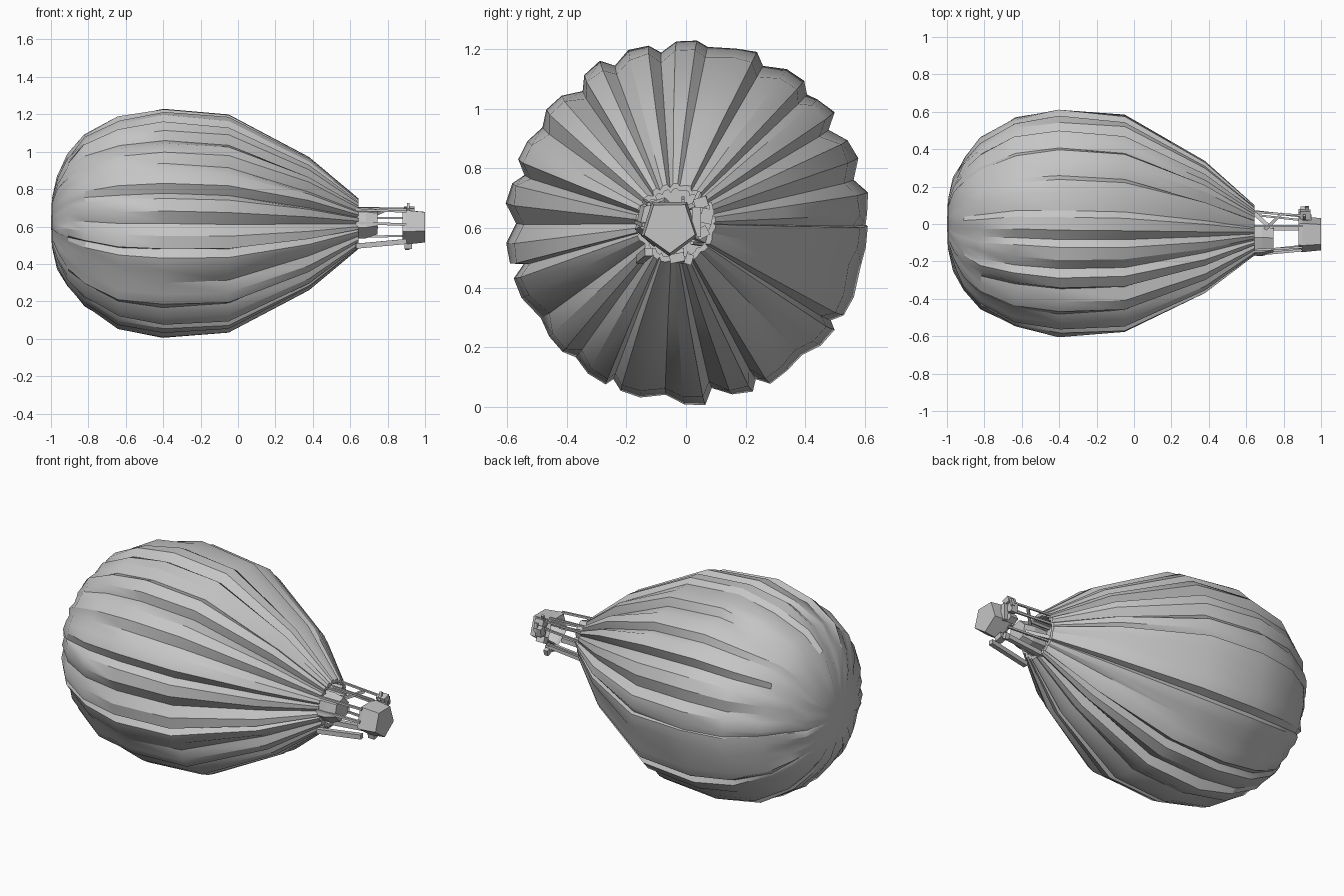
import bpy, bmesh, math, random
from mathutils import Vector

if "Cube" in bpy.data.objects:
    bpy.data.objects.remove(bpy.data.objects["Cube"])
random.seed(7)

grey = bpy.data.materials.new("plain grey")
grey.use_nodes = True
COLOUR = (0.56, 0.56, 0.56, 1)
grey.diffuse_color = COLOUR
grey.node_tree.nodes["Principled BSDF"].inputs["Base Color"].default_value = COLOUR


def finish(bm, name, smooth=None):
    bmesh.ops.recalc_face_normals(bm, faces=bm.faces[:])
    mesh = bpy.data.meshes.new(name)
    bm.to_mesh(mesh)
    bm.free()
    ob = bpy.data.objects.new(name, mesh)
    bpy.context.collection.objects.link(ob)
    mesh.materials.append(grey)
    if smooth:
        bpy.ops.object.select_all(action='DESELECT')
        ob.select_set(True)
        bpy.context.view_layer.objects.active = ob
        bpy.ops.object.shade_smooth_by_angle(angle=math.radians(smooth))
    return ob


def bridge(bm, a, b):
    for i in range(len(a)):
        j = (i + 1) % len(a)
        bm.faces.new((a[i], a[j], b[j], b[i]))


# Envelope: rings along x of (x, radius, fold depth, centre y, centre z)
RINGS = [(-0.995, 0.13, 0.00, 0.00, 0.62), (-0.965, 0.25, 0.01, 0.00, 0.62),
         (-0.91, 0.355, 0.02, 0.00, 0.63), (-0.82, 0.46, 0.03, 0.00, 0.63),
         (-0.64, 0.568, 0.06, 0.01, 0.62), (-0.40, 0.614, 0.07, 0.005, 0.62),
         (-0.05, 0.585, 0.09, 0.00, 0.615), (0.38, 0.357, 0.19, -0.02, 0.615),
         (0.645, 0.135, 0.14, -0.035, 0.615)]
LOBES = 22
lobes = []
for k in range(LOBES):
    lobes.append((random.uniform(-0.15, 0.15), random.uniform(0.35, 1.0), random.choice((0, 1))))


def envelope():
    bm = bmesh.new()
    loops = []
    for x, r, depth, cy, cz in RINGS:
        loop = []
        for k, (shift, strength, flip) in enumerate(lobes):
            # Each gore has a deep crease, a steep side and a broad side
            for t, dip in ((0.0, 1.0), (0.22, 0.0), (0.62, 0.12)):
                if flip and t > 0:
                    t, dip = (0.38, 0.12) if t < 0.3 else (0.78, 0.0)
                a = (k + shift + t) * math.tau / LOBES
                rr = r * (1 - depth * dip * strength)
                dent = random.uniform(-0.012, 0.004) if -0.99 < x < -0.3 else 0
                loop.append(bm.verts.new((x - dent * 0.8, cy + (rr + dent) * math.cos(a),
                                          cz + (rr + dent) * math.sin(a))))
        loops.append(loop)
    for a, b in zip(loops, loops[1:]):
        bridge(bm, a, b)
    # Crown
    pole = bm.verts.new((-1.0, 0, 0.62))
    first = loops[0]
    for i in range(len(first)):
        bm.faces.new((pole, first[(i + 1) % len(first)], first[i]))
    # Rim and throat folding inwards at the mouth
    c = Vector((0.645, -0.035, 0.615))
    inner = [bm.verts.new(c + (v.co - c) * 0.86) for v in loops[-1]]
    throat = [bm.verts.new(c + (v.co - c) * 0.9 + Vector((-0.12, 0, 0))) for v in loops[-1]]
    bridge(bm, loops[-1], inner)
    bridge(bm, inner, throat)
    bm.faces.new(throat)
    finish(bm, "envelope", 28)


envelope()


def prism(name, sections, sides, turn=0.0, cap=(True, True)):
    """Polygonal tube along x through (x, radius, y, z) sections."""
    bm = bmesh.new()
    loops = []
    for x, r, y, z in sections:
        loops.append([bm.verts.new((x, y + r * math.cos(turn + i * math.tau / sides),
                                    z + r * math.sin(turn + i * math.tau / sides)))
                      for i in range(sides)])
    for a, b in zip(loops, loops[1:]):
        bridge(bm, a, b)
    if cap[0]:
        bm.faces.new(loops[0])
    if cap[1]:
        bm.faces.new(loops[-1])
    return finish(bm, name)


def bar(name, a, b, w):
    """Square bar between two points."""
    a, b = Vector(a), Vector(b)
    bm = bmesh.new()
    bmesh.ops.create_cube(bm, size=1)
    rot = (b - a).to_track_quat('Z', 'Y')
    for v in bm.verts:
        v.co = (a + b) / 2 + rot @ Vector((v.co.x * w, v.co.y * w, v.co.z * (b - a).length))
    return finish(bm, name)


def block(name, centre, size, tilt=0.0):
    bm = bmesh.new()
    bmesh.ops.create_cube(bm, size=1)
    for v in bm.verts:
        p = Vector((v.co.x * size[0], v.co.y * size[1], v.co.z * size[2]))
        c, s = math.cos(tilt), math.sin(tilt)
        v.co = Vector(centre) + Vector((p.x, p.y * c - p.z * s, p.y * s + p.z * c))
    return finish(bm, name)


# Burner hood below the mouth
prism("burner_hood", [(0.60, 0.085, -0.09, 0.62), (0.685, 0.085, -0.09, 0.62),
                      (0.745, 0.068, -0.09, 0.625)], 6, 0.3)

# Basket: closed floor at the far end, recessed interior at the near end
prism("basket", [(0.97, 0.075, -0.055, 0.605), (0.895, 0.082, -0.055, 0.605),
                 (0.88, 0.094, -0.055, 0.605), (0.90, 0.101, -0.055, 0.605),
                 (1.0, 0.09, -0.055, 0.605)], 5, 0.95)

# Suspension ropes around the mouth
ROPES = [((0.065, 0.70), (0.045, 0.695), 0.011), ((0.07, 0.645), (0.04, 0.645), 0.011),
         ((-0.01, 0.70), (-0.01, 0.69), 0.010), ((-0.14, 0.69), (-0.125, 0.68), 0.012),
         ((-0.165, 0.62), (-0.14, 0.61), 0.014), ((0.05, 0.545), (0.02, 0.55), 0.011)]
for (y0, z0), (y1, z1), w in ROPES:
    bar("suspension_rope", (0.63, y0, z0), (0.90, y1, z1), w)
for y0, y1 in ((-0.155, -0.125), (-0.02, -0.02)):
    bar("lower_strut", (0.63, y0, 0.495), (0.90, y1, 0.52), 0.027)
bar("burner_brace", (0.70, -0.03, 0.65), (0.79, 0.055, 0.69), 0.016)
bar("burner_brace", (0.64, 0.06, 0.56), (0.74, -0.03, 0.60), 0.022)

# Bags and tackle hung on the basket's side and underside
TACKLE = [((0.915, 0.05, 0.685), (0.055, 0.045, 0.035), 0.3),
          ((0.91, 0.07, 0.64), (0.04, 0.04, 0.05), -0.2),
          ((0.905, 0.055, 0.585), (0.05, 0.04, 0.035), 0.5),
          ((0.925, 0.035, 0.62), (0.05, 0.03, 0.10), 0.0),
          ((0.91, -0.03, 0.50), (0.04, 0.05, 0.03), 0.2),
          ((0.905, 0.01, 0.495), (0.025, 0.025, 0.035), -0.3),
          ((0.91, 0.035, 0.70), (0.015, 0.012, 0.05), -0.4),
          ((0.925, 0.085, 0.665), (0.02, 0.012, 0.045), 0.2)]
for centre, size, tilt in TACKLE:
    block("hanging_bag", centre, size, tilt)
